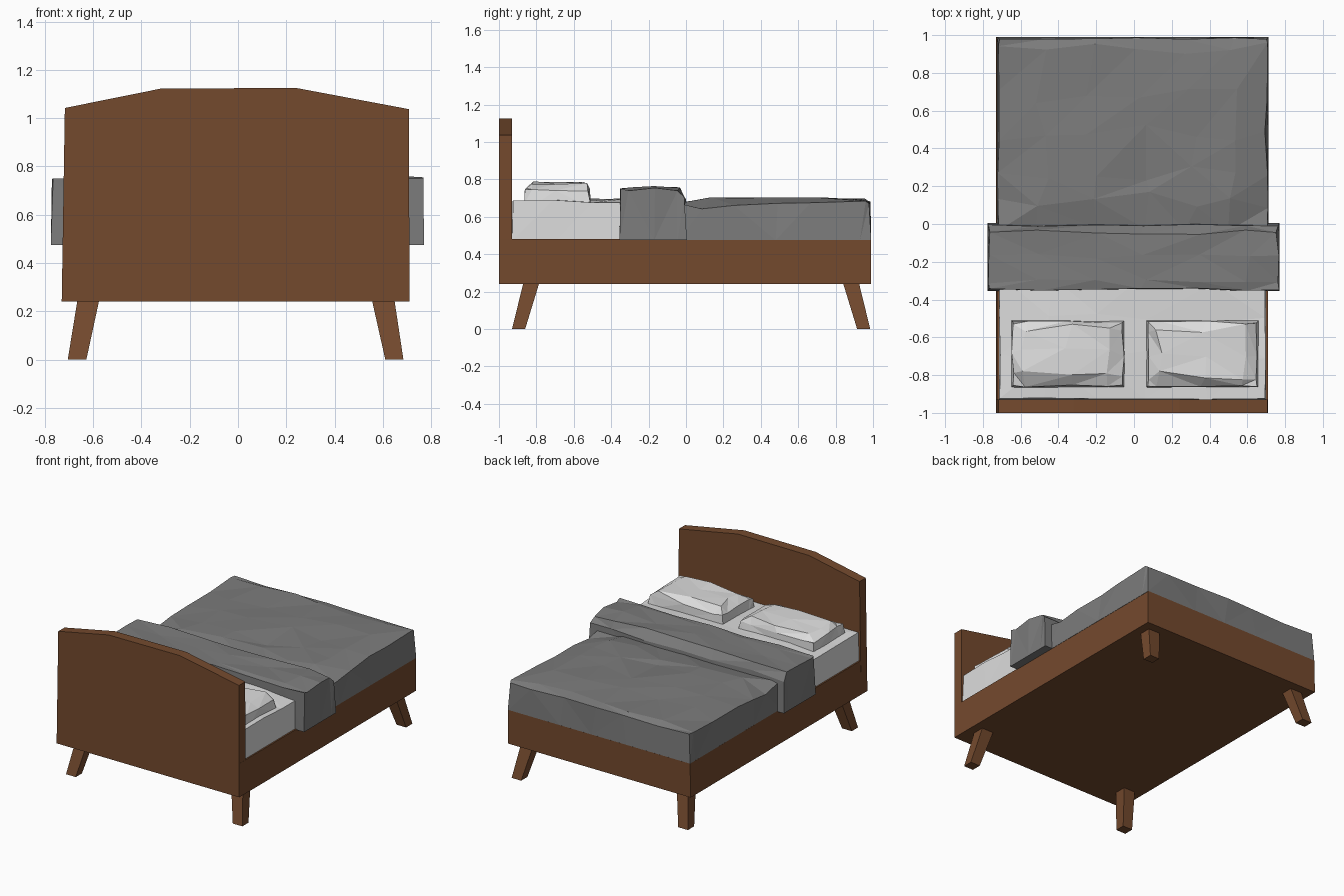
import bpy, bmesh, math, random

if "Cube" in bpy.data.objects:
    bpy.data.objects.remove(bpy.data.objects["Cube"])


def material(name, rgb):
    m = bpy.data.materials.new(name)
    m.diffuse_color = (*rgb, 1)
    m.use_nodes = True
    m.node_tree.nodes["Principled BSDF"].inputs["Base Color"].default_value = m.diffuse_color
    return m


WOOD = material("brown wood", (0.175, 0.068, 0.027))
BLANKET = material("grey blanket", (0.20, 0.20, 0.20))
SHEET = material("white sheet", (0.72, 0.72, 0.72))


def finish(bm, name, mat):
    bmesh.ops.recalc_face_normals(bm, faces=bm.faces)
    me = bpy.data.meshes.new(name)
    bm.to_mesh(me)
    bm.free()
    me.materials.append(mat)
    ob = bpy.data.objects.new(name, me)
    bpy.context.collection.objects.link(ob)
    return ob


def loft(name, low, high, mat):
    """Solid between two matching outlines."""
    bm = bmesh.new()
    a = [bm.verts.new(p) for p in low]
    b = [bm.verts.new(p) for p in high]
    n = len(a)
    bm.faces.new(a)
    bm.faces.new(b)
    for i in range(n):
        j = (i + 1) % n
        bm.faces.new((a[i], a[j], b[j], b[i]))
    return finish(bm, name, mat)


def rect(x0, x1, y0, y1, z):
    return [(x0, y0, z), (x1, y0, z), (x1, y1, z), (x0, y1, z)]


def soft_block(name, xs, ys, z0, height, mat, seed, shift=0.02, bump=0.008, inset=0.01):
    """Crumpled low-poly cloth: uneven top grid with sides hanging to z0."""
    rnd = random.Random(seed)
    bm = bmesh.new()
    nx, ny = len(xs), len(ys)
    cx, cy = (xs[0] + xs[-1]) / 2, (ys[0] + ys[-1]) / 2

    def j(a):
        return rnd.uniform(-a, a)

    top, low = {}, {}
    for i, x in enumerate(xs):
        for k, y in enumerate(ys):
            ex, ey = i in (0, nx - 1), k in (0, ny - 1)
            px = x - math.copysign(inset + j(inset * .8), x - cx) if ex else x + j(shift)
            py = y - math.copysign(inset + j(inset * .8), y - cy) if ey else y + j(shift)
            top[i, k] = bm.verts.new((px, py, height(x, y, ex or ey) + j(bump)))
            if ex or ey:
                low[i, k] = bm.verts.new((x, y, z0))
    for i in range(nx - 1):
        for k in range(ny - 1):
            bm.faces.new((top[i, k], top[i + 1, k], top[i + 1, k + 1], top[i, k + 1]))
    ring = ([(i, 0) for i in range(nx)] + [(nx - 1, k) for k in range(1, ny)]
            + [(i, ny - 1) for i in range(nx - 2, -1, -1)]
            + [(0, k) for k in range(ny - 2, 0, -1)])
    for a, b in zip(ring, ring[1:] + ring[:1]):
        bm.faces.new((low[a], low[b], top[b], top[a]))
    bm.faces.new([low[r] for r in ring])
    bmesh.ops.triangulate(bm, faces=bm.faces)
    return finish(bm, name, mat)


# Bed frame
loft("bed_frame", rect(-0.73, 0.71, -0.995, 0.99, 0.24),
     rect(-0.725, 0.71, -0.995, 0.99, 0.48), WOOD)

# Headboard with angled top
outline = [(-0.73, 0.24), (0.71, 0.24), (0.708, 1.037), (0.24, 1.125),
           (-0.32, 1.122), (-0.717, 1.042)]
loft("headboard", [(x, -1.0, z) for x, z in outline],
     [(x, -0.93, z) for x, z in outline], WOOD)

# Splayed tapered legs
for side, xt, xb in (("left", (-0.665, -0.575), (-0.705, -0.628)),
                     ("right", (0.555, 0.648), (0.61, 0.685))):
    for end, yt, yb in (("front", (-0.87, -0.785), (-0.93, -0.86)),
                        ("back", (0.84, 0.925), (0.915, 0.985))):
        loft(f"{end}_{side}_leg", rect(*xb, *yb, 0), rect(*xt, *yt, 0.245), WOOD)

# Mattress, squashed where the blanket covers it
soft_block("mattress", [-0.715, -0.45, -0.2, 0.05, 0.4, 0.70],
           [-0.93, -0.7, -0.5, -0.3, -0.1, 0.4, 0.97], 0.47,
           lambda x, y, e: 0.60 if y > -0.15 else (0.683 if e else 0.692),
           SHEET, 3, 0.03, 0.007, 0.006)


# Blanket with a shallow dent in the middle
def blanket_height(x, y, edge):
    dent = 0.02 * math.exp(-((x - 0.05) ** 2 + (y - 0.28) ** 2) / 0.02)
    side_dip = 0.03 * math.exp(-((y - 0.14) / 0.12) ** 2) if edge else 0
    return (0.677 if edge else 0.698) - dent - side_dip


soft_block("blanket", [-0.725, -0.48, -0.22, 0.05, 0.3, 0.52, 0.712],
           [-0.04, 0.13, 0.27, 0.48, 0.68, 0.93, 0.99], 0.475,
           blanket_height, BLANKET, 7, 0.045, 0.007, 0.012)

# Folded-over top of the blanket
soft_block("blanket_fold", [-0.775, -0.5, -0.2, 0.05, 0.35, 0.6, 0.77],
           [-0.355, -0.30, -0.17, -0.045, 0.005], 0.475,
           lambda x, y, e: 0.70 if y > 0 else (0.747 if e else 0.757),
           BLANKET, 12, 0.015, 0.008, 0.01)

# Pillows: low rim and a raised plateau
for name, x0, x1, seed in (("left_pillow", -0.65, -0.05, 5),
                           ("right_pillow", 0.065, 0.66, 9)):
    w = x1 - x0
    soft_block(name, [x0, x0 + 0.07, x0 + w * 0.5, x1 - 0.07, x1],
               [-0.865, -0.80, -0.68, -0.55, -0.51], 0.67,
               lambda x, y, e: 0.745 if e else 0.782,
               SHEET, seed, 0.025, 0.01, 0.008)
